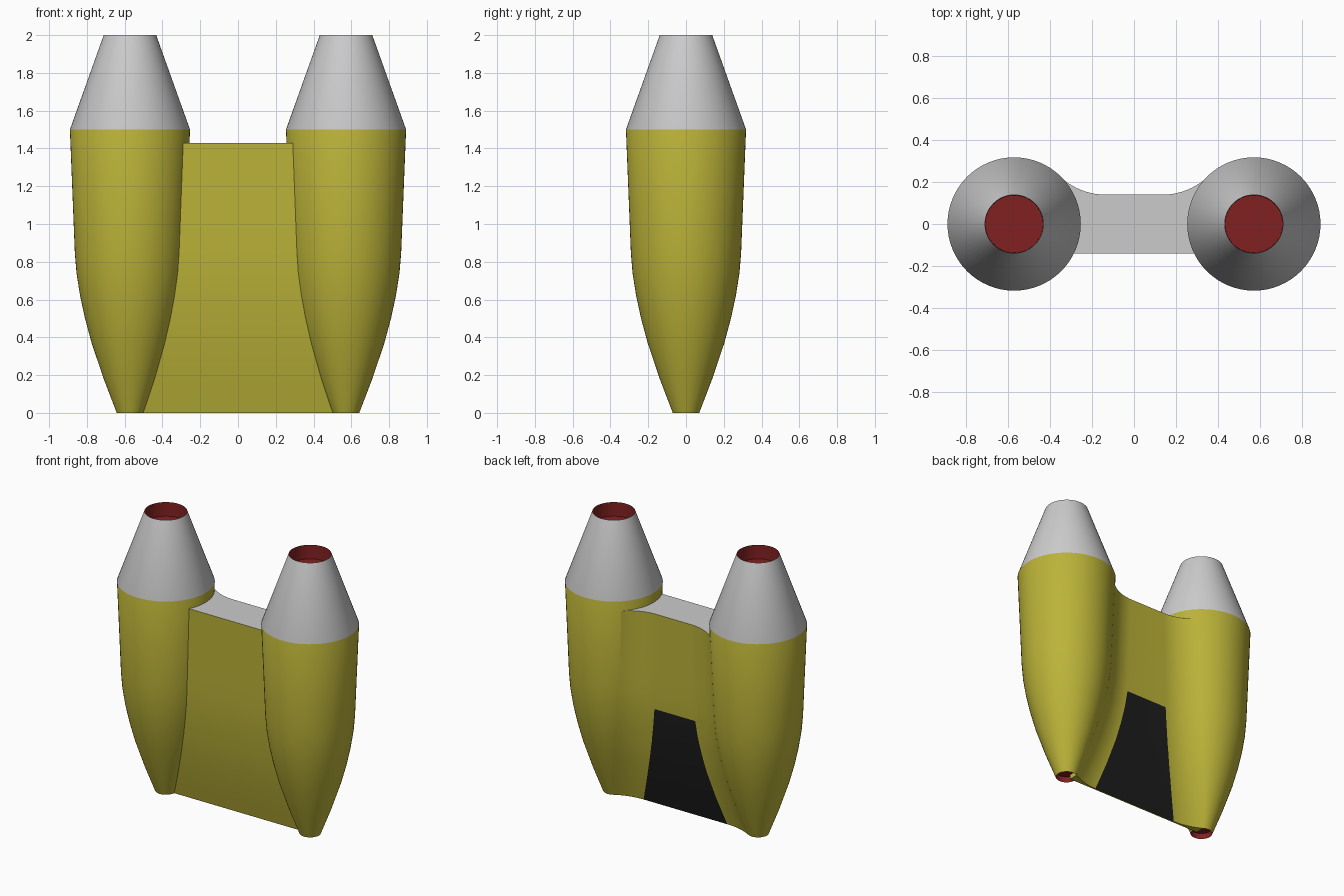
import bpy, bmesh, math

if "Cube" in bpy.data.objects:
    bpy.data.objects.remove(bpy.data.objects["Cube"])

CX = 0.572  # tank axis distance from the centre


def material(name, color):
    m = bpy.data.materials.new(name)
    m.diffuse_color = (*color, 1)
    m.use_nodes = True
    m.node_tree.nodes["Principled BSDF"].inputs["Base Color"].default_value = m.diffuse_color
    return m


yellow = material("yellow_paint", (0.50, 0.45, 0.04))
red = material("dark_red", (0.22, 0.015, 0.015))
black = material("black_pad", (0.012, 0.012, 0.012))
grey = material("grey", (0.6, 0.6, 0.6))

# Tank radius and web half thickness by height
TANK = [(0, .07), (.18, .139), (.37, .203), (.5, .238), (.62, .264),
        (.74, .283), (.85, .292), (1.5, .318)]
WEB = [(0, .006), (.2, .052), (.4, .09), (.6, .116), (.74, .127), (.85, .132), (1.43, .14)]


def lerp(table, z):
    for (z0, a), (z1, b) in zip(table, table[1:]):
        if z <= z1:
            return a + (b - a) * (z - z0) / (z1 - z0)
    return table[-1][1]


def finish(name, bm, mats):
    bmesh.ops.recalc_face_normals(bm, faces=bm.faces)
    me = bpy.data.meshes.new(name)
    bm.to_mesh(me)
    bm.free()
    ob = bpy.data.objects.new(name, me)
    bpy.context.collection.objects.link(ob)
    for m in mats:
        me.materials.append(m)
    bpy.context.view_layer.objects.active = ob
    ob.select_set(True)
    bpy.ops.object.shade_smooth_by_angle(angle=math.radians(25))
    ob.select_set(False)
    return ob


def loft(bm, sections, mat_at):
    rings = [[bm.verts.new(p) for p in s] for s in sections]
    n = len(rings[0])
    for i, (a, b) in enumerate(zip(rings, rings[1:])):
        for j in range(n):
            k = (j + 1) % n
            bm.faces.new((a[j], a[k], b[k], b[j])).material_index = mat_at(i, j)
    return bm.faces.new(rings[0]), bm.faces.new(rings[-1])


# Tank with grey nozzle cone and red recesses at both ends
def tank(name, cx, seg=64):
    prof = [(.04, .068)] + TANK + [(2.0, .139), (1.9, .137)]
    secs = [[(cx + r * math.cos(2 * math.pi * j / seg),
              r * math.sin(2 * math.pi * j / seg), z) for j in range(seg)] for z, r in prof]
    last = len(prof) - 2
    bm = bmesh.new()
    caps = loft(bm, secs, lambda i, j: 2 if i in (0, last) else 1 if i == last - 1 else 0)
    for f in caps:
        f.material_index = 2
    finish(name, bm, [yellow, grey, red])


tank("left_tank", -CX)
tank("right_tank", CX)

# Web between the tanks: flat front, back blended into the tanks by arcs
N = 10


def web_section(z):
    r, h = lerp(TANK, z), lerp(WEB, z)
    d = .24 + (r - .07) * .8
    R = (d * d + h * h - r * r) / (2 * (r - h))
    sweep = math.atan2(d, h + R)
    half = [(CX - .5 * r, -h)]
    for i in range(N, -1, -1):
        a = sweep * i / N
        half.append((CX - d + R * math.sin(a), h + R - R * math.cos(a)))
    return [(x, y, z) for x, y in half] + [(-x, y, z) for x, y in reversed(half)]


zs = [0, .1, .18, .28, .37, .44, .5, .56, .62, .74, .85, 1.0, 1.2, 1.43]
flat = N + 1  # index of the flat back strip
bm = bmesh.new()
bottom, top = loft(bm, [web_section(z) for z in zs],
                   lambda i, j: 2 if j == flat and zs[i] < .73 else 0)
top.material_index = 1
finish("centre_web", bm, [yellow, grey, black])
